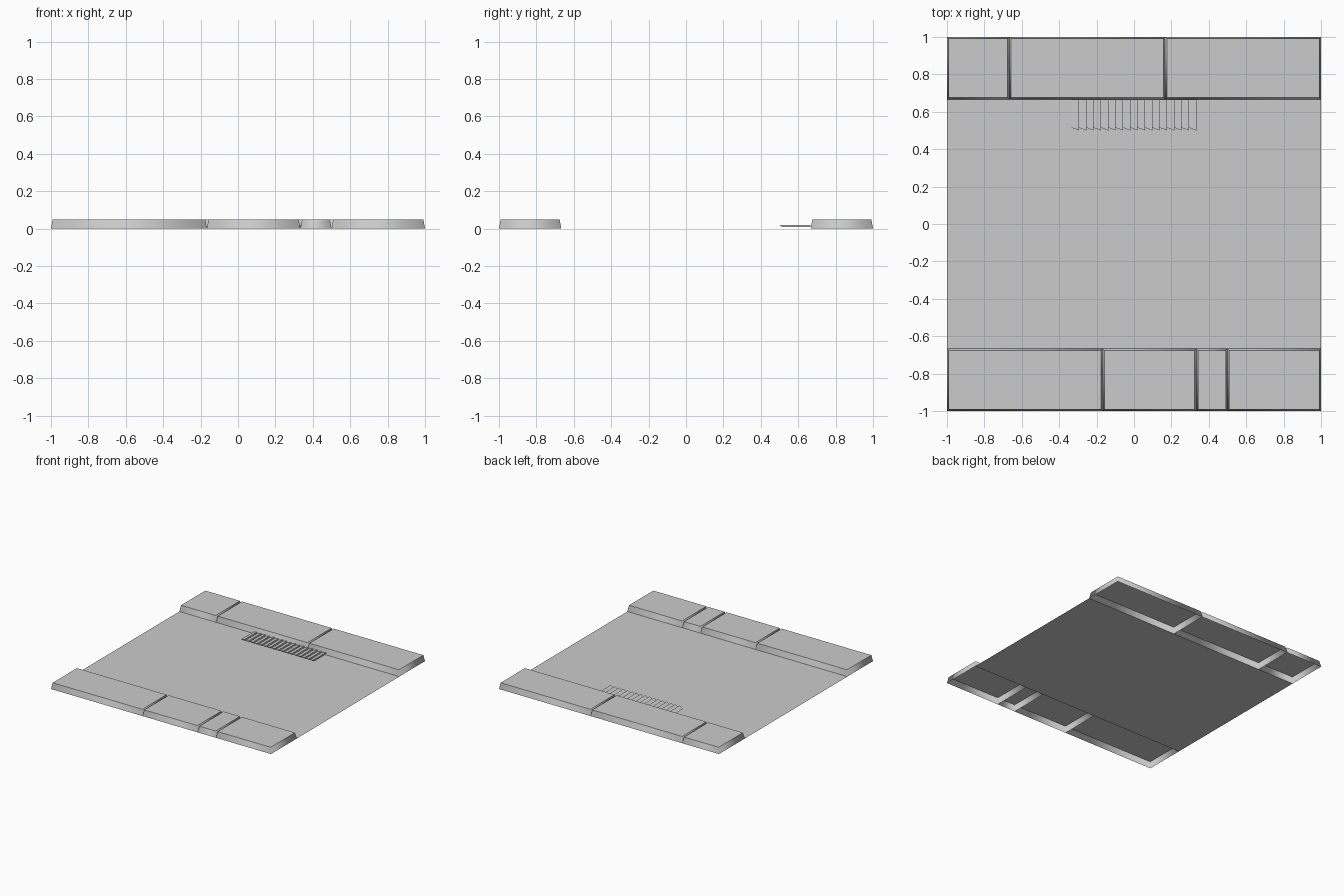
import bpy
import bmesh

cube = bpy.data.objects.get("Cube")
if cube:
    bpy.data.objects.remove(cube)

grey = bpy.data.materials.new("concrete_grey")
grey.use_nodes = True
grey.diffuse_color = (0.6, 0.6, 0.6, 1)
grey.node_tree.nodes["Principled BSDF"].inputs["Base Color"].default_value = grey.diffuse_color


def finish(name, bm):
    mesh = bpy.data.meshes.new(name)
    bm.to_mesh(mesh)
    bm.free()
    mesh.materials.append(grey)
    obj = bpy.data.objects.new(name, mesh)
    bpy.context.collection.objects.link(obj)
    return obj


def ring(bm, x0, x1, y0, y1, z):
    return [bm.verts.new((x, y, z)) for x, y in ((x0, y0), (x1, y0), (x1, y1), (x0, y1))]


# Open-bottomed slab: flat top, tapered walls shaded smoothly round the corners
def slab(name, x0, x1, y0, y1, height=0.05, inset=0.009):
    bm = bmesh.new()
    low = ring(bm, x0, x1, y0, y1, 0)
    top = ring(bm, x0 + inset, x1 - inset, y0 + inset, y1 - inset, height)
    bm.faces.new(top)
    for i in range(4):
        j = (i + 1) % 4
        bm.faces.new((low[i], low[j], top[j], top[i])).smooth = True
    for edge in bm.edges:
        edge.smooth = not (edge.verts[0] in top and edge.verts[1] in top)
    finish(name, bm)


unit = 1 / 6

# Pavement slabs along both sides
for side, cuts, y0 in (("back", (-6, -4, 1, 6), 4), ("front", (-6, -1, 2, 3, 6), -6)):
    for i, (a, b) in enumerate(zip(cuts, cuts[1:])):
        slab(f"{side}_pavement_slab_{i + 1}", a * unit, b * unit, y0 * unit, (y0 + 2) * unit)

# Road surface
bm = bmesh.new()
bm.faces.new(ring(bm, -1, 1, -4 * unit, 4 * unit, 0))
finish("road", bm)

# Drain grate: row of slanted slats against the back kerb
slats = 17
pitch = 4 * unit / slats
bm = bmesh.new()
for i in range(slats):
    x0 = -2 * unit + i * pitch
    x1 = x0 + pitch
    y0, y1 = 3 * unit, 4 * unit
    a, b = bm.verts.new((x0, y0 + 0.015, 0.008)), bm.verts.new((x0, y1, 0.008))
    c, d = bm.verts.new((x1, y1, 0.02)), bm.verts.new((x1, y0, 0.02))
    e, f = bm.verts.new((x1, y1, 0.008)), bm.verts.new((x1, y0 + 0.015, 0.008))
    bm.faces.new((a, d, c, b))
    bm.faces.new((d, f, e, c))
    bm.faces.new((a, f, d))
finish("drain_grate", bm)
